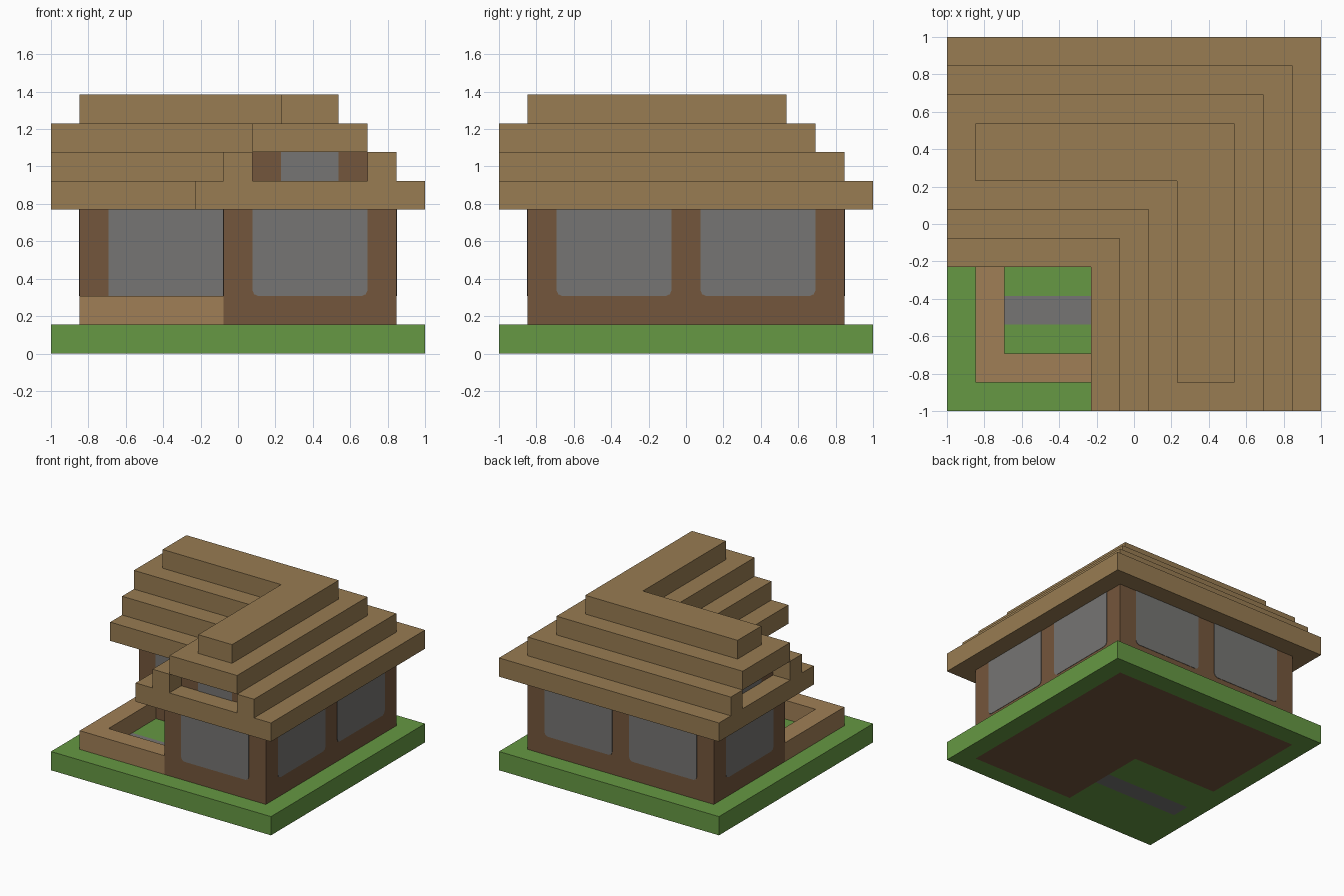
import bpy
import bmesh

cube = bpy.data.objects.get("Cube")
if cube:
    bpy.data.objects.remove(cube, do_unlink=True)

U = 2 / 13  # one building block


def material(name, r, g, b):
    def linear(v):
        v /= 255
        return v / 12.92 if v <= 0.04045 else ((v + 0.055) / 1.055) ** 2.4
    mat = bpy.data.materials.new(name)
    mat.use_nodes = True
    colour = (linear(r), linear(g), linear(b), 1)
    mat.diffuse_color = colour
    bsdf = next(n for n in mat.node_tree.nodes if n.type == "BSDF_PRINCIPLED")
    bsdf.inputs["Base Color"].default_value = colour
    return mat


grass = material("grass_green", 102, 152, 67)
plank = material("roof_plank_brown", 152, 124, 82)
pale = material("porch_plank_brown", 160, 127, 86)
timber = material("wall_dark_brown", 116, 86, 60)
glass = material("window_grey", 118, 117, 115)


def prism(name, outlines, sweep, mat):
    """Extrude flat outlines (block units, 3D points) along the sweep vector."""
    bm = bmesh.new()
    for outline in outlines:
        face = bm.faces.new([bm.verts.new([c * U for c in p]) for p in outline])
        out = bmesh.ops.extrude_face_region(bm, geom=[face], use_keep_orig=True)
        verts = [v for v in out["geom"] if isinstance(v, bmesh.types.BMVert)]
        bmesh.ops.translate(bm, verts=verts, vec=[c * U for c in sweep])
    bmesh.ops.recalc_face_normals(bm, faces=bm.faces)
    mesh = bpy.data.meshes.new(name)
    bm.to_mesh(mesh)
    bm.free()
    mesh.materials.append(mat)
    obj = bpy.data.objects.new(name, mesh)
    bpy.context.collection.objects.link(obj)
    return obj


def slab(name, plans, low, high, mat):
    prism(name, [[(x, y, low) for x, y in plan] for plan in plans],
          (0, 0, high - low), mat)


def rect(x0, x1, y0, y1):
    return [(x0, y0), (x1, y0), (x1, y1), (x0, y1)]


def ell(a, b, end):
    """L-shaped plan, symmetric about the diagonal."""
    return [(end, a), (a, a), (a, end), (b, end), (b, b), (end, b)]


def swap(points):
    return [(p[1], p[0], *p[2:]) for p in points]


# Lawn around the house and the path
border = [(-6.5, -.5), (-5.5, -.5), (-5.5, 5.5), (5.5, 5.5), (5.5, -5.5),
          (-.5, -5.5), (-.5, -3.5), (-6.5, -3.5), (-6.5, -6.5), (6.5, -6.5),
          (6.5, 6.5), (-6.5, 6.5)]
yard = [(-6.5, -3.5), (-5.5, -3.5), (-5.5, -2.5), (-.5, -2.5), (-.5, -.5), (-6.5, -.5)]
slab("lawn", [border, yard], 0, 1, grass)
slab("path", [rect(-5.5, -.5, -3.5, -2.5)], 0, 1, glass)

# House body and low yard wall
slab("house_walls", [ell(-.5, 5.5, -5.5)], 0, 5, timber)
slab("yard_wall", [ell(-4.5, -5.5, -.5)], 1, 2, pale)

# Stepped roof; the second step is notched for the gables
slab("roof_step_1", [ell(-1.5, 6.5, -6.5)], 5, 6, plank)
arm = [(-.5, -6.5), (.5, -6.5), (.5, -4.5), (4.5, -4.5), (4.5, -6.5), (5.5, -6.5)]
notched = [(-.5, -.5)] + arm + [(5.5, 5.5)] + swap(arm)[::-1]
slab("roof_step_2", [notched], 6, 7, plank)
slab("roof_step_3", [ell(.5, 4.5, -6.5)], 7, 8, plank)
slab("roof_step_4", [ell(1.5, 3.5, -5.5)], 8, 9, plank)
gable = rect(.5, 4.5, -5.5, -4.5)
slab("gable_walls", [gable, swap(gable)], 6, 7, timber)


# Window panes: each is repeated across the diagonal
def panes(name, u0, u1, low, high, plane, side, cut=0):
    outline = [(u0, plane, high), (u0, plane, low + cut)]
    if cut:
        k = cut * .3
        outline += [(u0 + k, plane, low + k), (u0 + cut, plane, low),
                    (u1 - cut, plane, low), (u1 - k, plane, low + k)]
    else:
        outline += [(u1, plane, low)]
    outline += [(u1, plane, low + cut), (u1, plane, high)]
    thick = side * .02
    prism(name + "_y", [outline], (0, thick, 0), glass)
    prism(name + "_x", [swap(outline)], (thick, 0, 0), glass)


panes("end_window", .5, 4.5, 2, 5, -5.5, -1, .2)
panes("outer_window_a", .5, 4.5, 2, 5, 5.5, 1, .2)
panes("outer_window_b", -4.5, -.5, 2, 5, 5.5, 1, .2)
panes("yard_window", -4.5, -.5, 2, 5, -.5, -1)
panes("gable_window", 1.5, 3.5, 6, 7, -5.5, -1)
